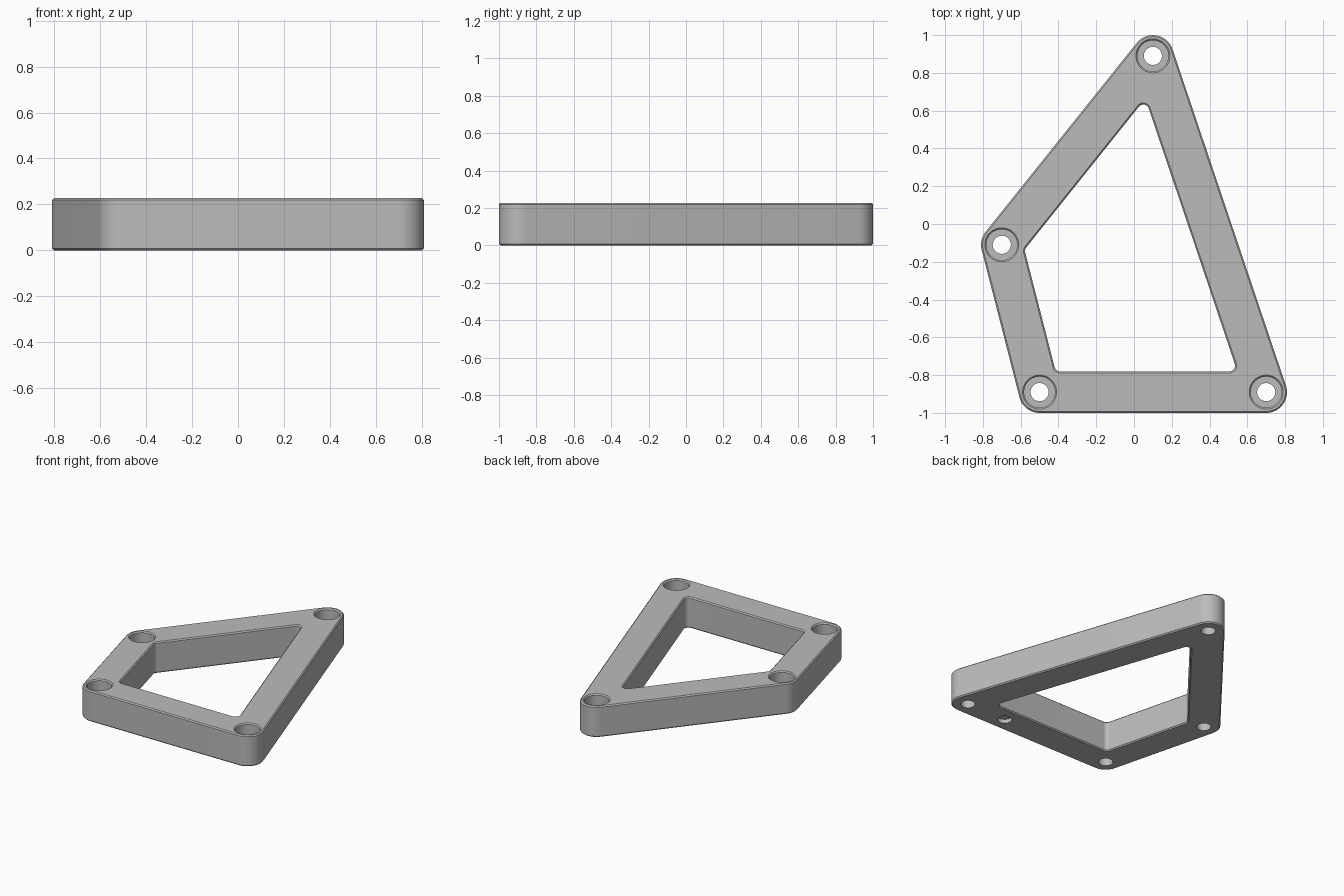
import bpy, bmesh, math
from mathutils import Vector

cube = bpy.data.objects.get("Cube")
if cube:
    bpy.data.objects.remove(cube, do_unlink=True)

HEIGHT = 0.227
CHAMFER = 0.008
HALF_WIDTH = 0.11
INNER_R = 0.03
BORE_R = 0.082
BOLT_R = 0.048
BORE_FLOOR = 0.1
corners = [Vector(p) for p in ((0.1, 0.89), (-0.7, -0.11), (-0.5, -0.89), (0.7, -0.89))]


def rounded_outline(inset, radius, steps=16):
    """Corner polygon moved inward by inset, then grown by radius with round corners."""
    pts = []
    n = len(corners)
    for i, c in enumerate(corners):
        a = (c - corners[i - 1]).normalized()
        b = (corners[(i + 1) % n] - c).normalized()
        na, nb = Vector((a.y, -a.x)), Vector((b.y, -b.x))
        centre = c - (na + nb) * inset / (1 + na.dot(nb))
        start = math.atan2(na.y, na.x)
        sweep = math.acos(na.dot(nb))
        for k in range(steps + 1):
            t = start + sweep * k / steps
            pts.append(centre + radius * Vector((math.cos(t), math.sin(t))))
    return pts


def circle(centre, radius, steps=48):
    return [centre + radius * Vector((math.cos(t), math.sin(t)))
            for t in (math.tau * k / steps for k in range(steps))]


def wall(bm, levels):
    """Join stacked (outline, z) loops with quads; return the loops."""
    loops = [[bm.verts.new((p.x, p.y, z)) for p in pts] for pts, z in levels]
    for lo, hi in zip(loops, loops[1:]):
        for i in range(len(lo)):
            bm.faces.new((lo[i - 1], lo[i], hi[i], hi[i - 1]))
    return loops


def rim(bm, loop):
    return [bm.edges.get((loop[i - 1], loop[i])) for i in range(len(loop))]


bm = bmesh.new()
bottom, top = [], []

# Outer and inner side walls with chamfered edges
for inset, radius, grow in ((0, HALF_WIDTH, -CHAMFER),
                            (HALF_WIDTH + INNER_R, INNER_R, CHAMFER)):
    edge = rounded_outline(inset, radius + grow)
    side = rounded_outline(inset, radius)
    loops = wall(bm, [(edge, 0), (side, CHAMFER), (side, HEIGHT - CHAMFER), (edge, HEIGHT)])
    bottom += rim(bm, loops[0])
    top += rim(bm, loops[-1])

# Counterbored bolt holes at the corners
for c in corners:
    loops = wall(bm, [(circle(c, BOLT_R), 0), (circle(c, BOLT_R), BORE_FLOOR),
                      (circle(c, BORE_R), BORE_FLOOR),
                      (circle(c, BORE_R), HEIGHT - CHAMFER),
                      (circle(c, BORE_R + CHAMFER), HEIGHT)])
    bottom += rim(bm, loops[0])
    top += rim(bm, loops[-1])

# Shallow blind hole under the front bar
pocket = circle(Vector((0.38, -0.89)), BOLT_R)
loops = wall(bm, [(pocket, 0), (pocket, 0.03)])
bm.faces.new(loops[-1])
bottom += rim(bm, loops[0])

# Flat top and bottom faces around the openings
for edges, direction in ((bottom, -1), (top, 1)):
    bmesh.ops.triangle_fill(bm, use_beauty=True, edges=edges, normal=(0, 0, direction))
bmesh.ops.recalc_face_normals(bm, faces=bm.faces)

mesh = bpy.data.meshes.new("frame_plate")
bm.to_mesh(mesh)
bm.free()
frame = bpy.data.objects.new("frame_plate", mesh)
bpy.context.collection.objects.link(frame)

# Plain grey material
grey = bpy.data.materials.new("plain_grey")
grey.use_nodes = True
colour = (0.5, 0.5, 0.5, 1)
grey.diffuse_color = colour
grey.node_tree.nodes["Principled BSDF"].inputs["Base Color"].default_value = colour
mesh.materials.append(grey)

bpy.ops.object.select_all(action='DESELECT')
frame.select_set(True)
bpy.context.view_layer.objects.active = frame
bpy.ops.object.shade_smooth_by_angle(angle=math.radians(30))
